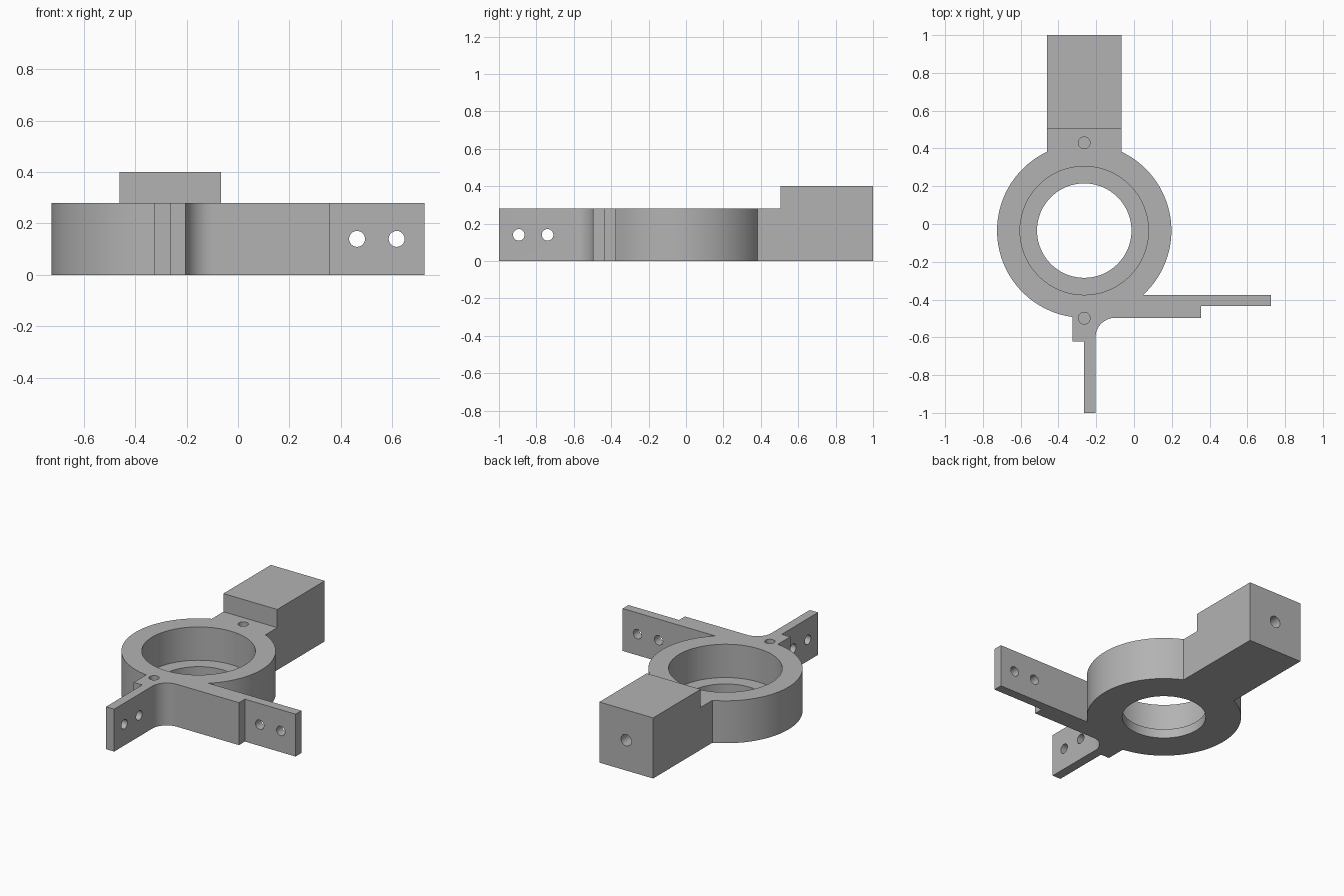
import bpy, bmesh, math
from mathutils import Matrix

if "Cube" in bpy.data.objects:
    bpy.data.objects.remove(bpy.data.objects["Cube"])

CX, CY, R = -0.2635, -0.035, 0.4615   # ring centre and outer radius
LOW, HIGH = 0.28, 0.40                # ring height and clamp block height

grey = bpy.data.materials.new("plain grey")
grey.diffuse_color = (0.45, 0.45, 0.45, 1)
grey.use_nodes = True
grey.node_tree.nodes["Principled BSDF"].inputs["Base Color"].default_value = grey.diffuse_color


def arc(cx, cy, r, a0, a1, n):
    return [(cx + r * math.cos(a0 + (a1 - a0) * i / n),
             cy + r * math.sin(a0 + (a1 - a0) * i / n)) for i in range(n + 1)]


def make(name, bm):
    me = bpy.data.meshes.new(name)
    bmesh.ops.recalc_face_normals(bm, faces=bm.faces)
    bm.to_mesh(me)
    bm.free()
    ob = bpy.data.objects.new(name, me)
    bpy.context.collection.objects.link(ob)
    me.materials.append(grey)
    return ob


def ring_angle(x=None, y=None, sign=1):
    """Angle on the ring's outer circle at a given x (upper side) or y (right side)."""
    return math.acos((x - CX) / R) * sign if x is not None else math.asin((y - CY) / R)


# Outline seen from above, counter-clockwise
bx0, bx1 = -0.46, -0.067
outline = [(bx1, 1.0), (bx0, 1.0)]                                   # clamp block
outline += arc(CX, CY, R, ring_angle(x=bx0),
               2 * math.pi + ring_angle(x=-0.326, sign=-1), 56)      # left of ring
outline += [(-0.326, -0.622), (-0.264, -0.622),
            (-0.264, -1.0), (-0.204, -1.0)]                          # front arm
outline += arc(-0.099, -0.6015, 0.105, math.pi, math.pi / 2, 14)     # inner fillet
outline += [(0.355, -0.4965), (0.355, -0.435),
            (0.725, -0.435), (0.725, -0.375)]                        # side arm
outline += arc(CX, CY, R, ring_angle(y=-0.375), ring_angle(x=bx1), 36)

bm = bmesh.new()
face = bm.faces.new([bm.verts.new((x, y, 0)) for x, y in outline])
ext = bmesh.ops.extrude_face_region(bm, geom=[face])
bmesh.ops.translate(bm, vec=(0, 0, HIGH),
                    verts=[g for g in ext["geom"] if isinstance(g, bmesh.types.BMVert)])
body = make("bracket_body", bm)


def cut(cutter):
    cutter.hide_render = True
    mod = body.modifiers.new("cut", 'BOOLEAN')
    mod.operation, mod.solver, mod.object = 'DIFFERENCE', 'EXACT', cutter
    bpy.context.view_layer.objects.active = body
    bpy.ops.object.modifier_apply(modifier=mod.name)
    bpy.data.objects.remove(cutter)


def hole(name, start, axis, length, r, n=24):
    """Cut a round hole that begins at start and runs along +axis."""
    bm = bmesh.new()
    bmesh.ops.create_cone(bm, cap_ends=True, segments=n, radius1=r, radius2=r, depth=length,
                          matrix=Matrix.Translation((0, 0, length / 2)))
    rot = {'X': Matrix.Rotation(math.pi / 2, 4, 'Y'),
           'Y': Matrix.Rotation(-math.pi / 2, 4, 'X'), 'Z': Matrix()}[axis]
    bmesh.ops.transform(bm, matrix=Matrix.Translation(start) @ rot, verts=bm.verts)
    cut(make(name, bm))


# Step down from the clamp block to the ring height
bm = bmesh.new()
bmesh.ops.create_cube(bm, size=1, matrix=Matrix.Translation((0, -0.4975, LOW + 0.25))
                      @ Matrix.Diagonal((3, 2.005, 0.5, 1)))
cut(make("step_cutter", bm))

# Stepped bore of the ring
hole("bore_cutter", (CX, CY, 0.06), 'Z', 0.5, 0.34, 80)
hole("lip_cutter", (CX, CY, -0.1), 'Z', 0.4, 0.25, 80)

# Blind screw holes in the ring top and the block end
for y in (0.43, -0.4985):
    hole("top_screw_cutter", (CX, y, 0.12), 'Z', 0.4, 0.031)
hole("end_screw_cutter", (CX, 0.75, 0.2), 'Y', 0.4, 0.038)

# Through holes in both arms
for x in (0.463, 0.617):
    hole("side_arm_cutter", (x, -0.6, 0.14), 'Y', 0.3, 0.031)
for y in (-0.894, -0.74):
    hole("front_arm_cutter", (-0.4, y, 0.14), 'X', 0.3, 0.031)

bpy.ops.object.select_all(action='DESELECT')
body.select_set(True)
bpy.context.view_layer.objects.active = body
bpy.ops.object.shade_smooth_by_angle(angle=math.radians(30))
